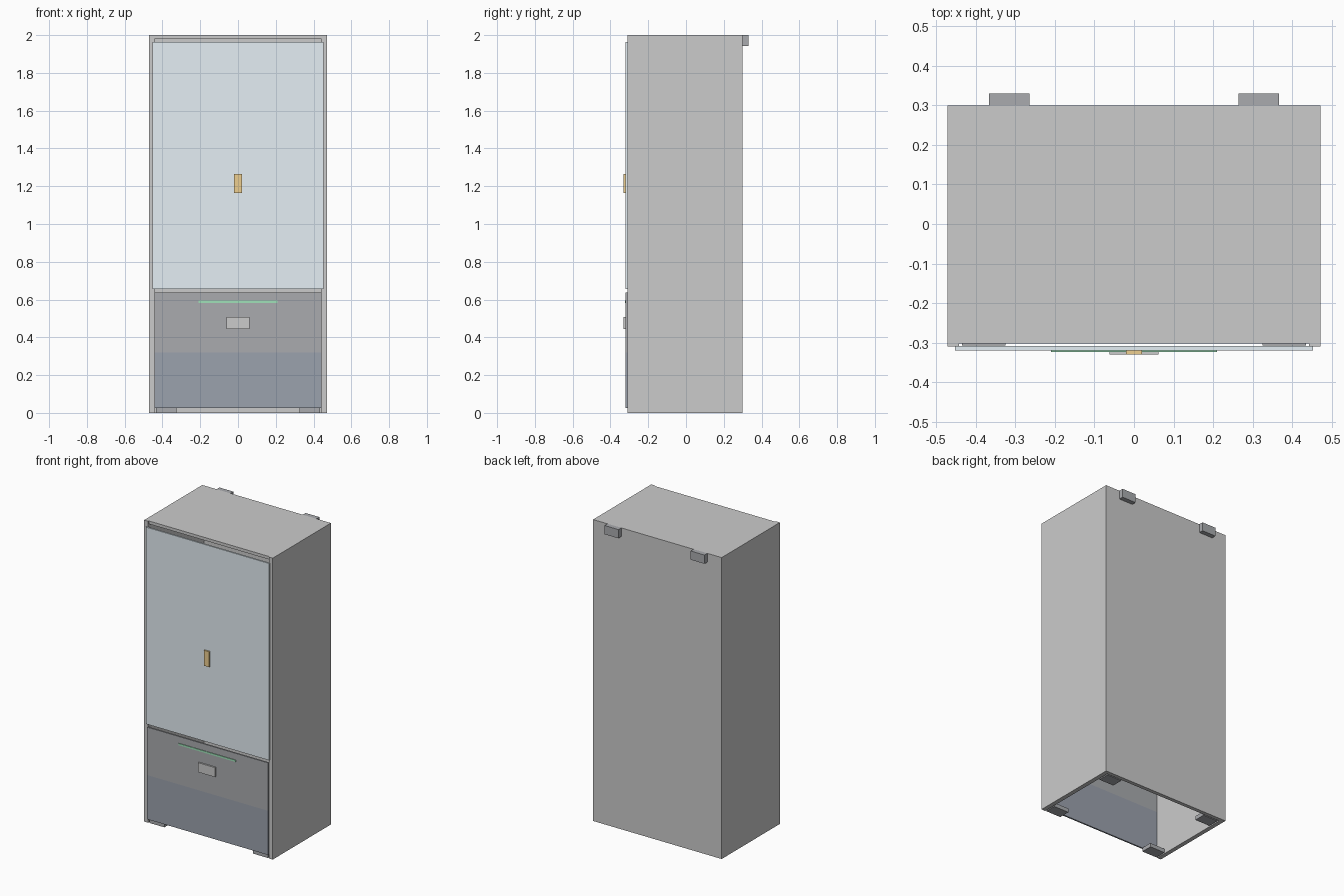
import bpy, bmesh
from mathutils import Vector

if "Cube" in bpy.data.objects:
    bpy.data.objects.remove(bpy.data.objects["Cube"])


def material(name, rgb):
    m = bpy.data.materials.new(name)
    m.diffuse_color = (*rgb, 1)
    m.use_nodes = True
    m.node_tree.nodes["Principled BSDF"].inputs["Base Color"].default_value = m.diffuse_color
    return m


DARK = material("dark_grey", (0.40, 0.41, 0.43))
SLATE = material("slate", (0.33, 0.36, 0.42))
PALE = material("pale_blue", (0.78, 0.86, 0.91))
BRASS = material("brass", (0.85, 0.62, 0.28))
GREEN = material("green", (0.35, 0.75, 0.48))
SILVER = material("silver", (0.85, 0.86, 0.88))


def box(name, lo, hi, mat=None):
    """Box between two opposite corners."""
    lo, hi = Vector(lo), Vector(hi)
    bm = bmesh.new()
    bmesh.ops.create_cube(bm, size=1)
    for v in bm.verts:
        v.co = Vector(l + (c + 0.5) * (h - l) for l, h, c in zip(lo, hi, v.co))
    me = bpy.data.meshes.new(name)
    bm.to_mesh(me)
    bm.free()
    ob = bpy.data.objects.new(name, me)
    bpy.context.collection.objects.link(ob)
    if mat:
        me.materials.append(mat)
    return ob


def cut(target, cutter):
    mod = target.modifiers.new("cut", "BOOLEAN")
    mod.operation = "DIFFERENCE"
    mod.solver = "EXACT"
    mod.object = cutter
    cutter.hide_render = True
    cutter.hide_set(True)


# Hollow cabinet, open at the front and underneath
cabinet = box("cabinet", (-0.472, -0.31, 0), (0.472, 0.30, 2.0))
cut(cabinet, box("interior_cutter", (-0.443, -0.5, -0.1), (0.443, 0.275, 1.98)))
# Top panel sits slightly back between the sides
cut(cabinet, box("top_setback_cutter", (-0.443, -0.4, 1.9), (0.443, -0.303, 2.1)))

# Upper door and its handle
box("door", (-0.453, -0.32, 0.657), (0.453, -0.309, 1.963), PALE)
box("door_handle", (-0.02, -0.33, 1.163), (0.02, -0.319, 1.265), BRASS)

# Lower front panels with trim strip and plate
box("upper_drawer_front", (-0.443, -0.32, 0.32), (0.443, -0.31, 0.638), DARK)
box("lower_drawer_front", (-0.443, -0.32, 0.027), (0.443, -0.31, 0.32), SLATE)
box("drawer_trim", (-0.21, -0.324, 0.582), (0.21, -0.319, 0.594), GREEN)
box("drawer_plate", (-0.062, -0.33, 0.445), (0.062, -0.319, 0.508), SILVER)

for side, sx in (("left", -1), ("right", 1)):
    # Wall spacers at the back
    xs = sorted((sx * 0.265, sx * 0.367))
    box(f"{side}_spacer", (xs[0], 0.299, 1.942), (xs[1], 0.33, 2.0), DARK)
    # Feet inside the corners
    xs = sorted((sx * 0.325, sx * 0.435))
    for end, y in (("front", -0.27), ("back", 0.23)):
        box(f"{end}_{side}_foot", (xs[0], y - 0.038, 0), (xs[1], y + 0.038, 0.026), DARK)
